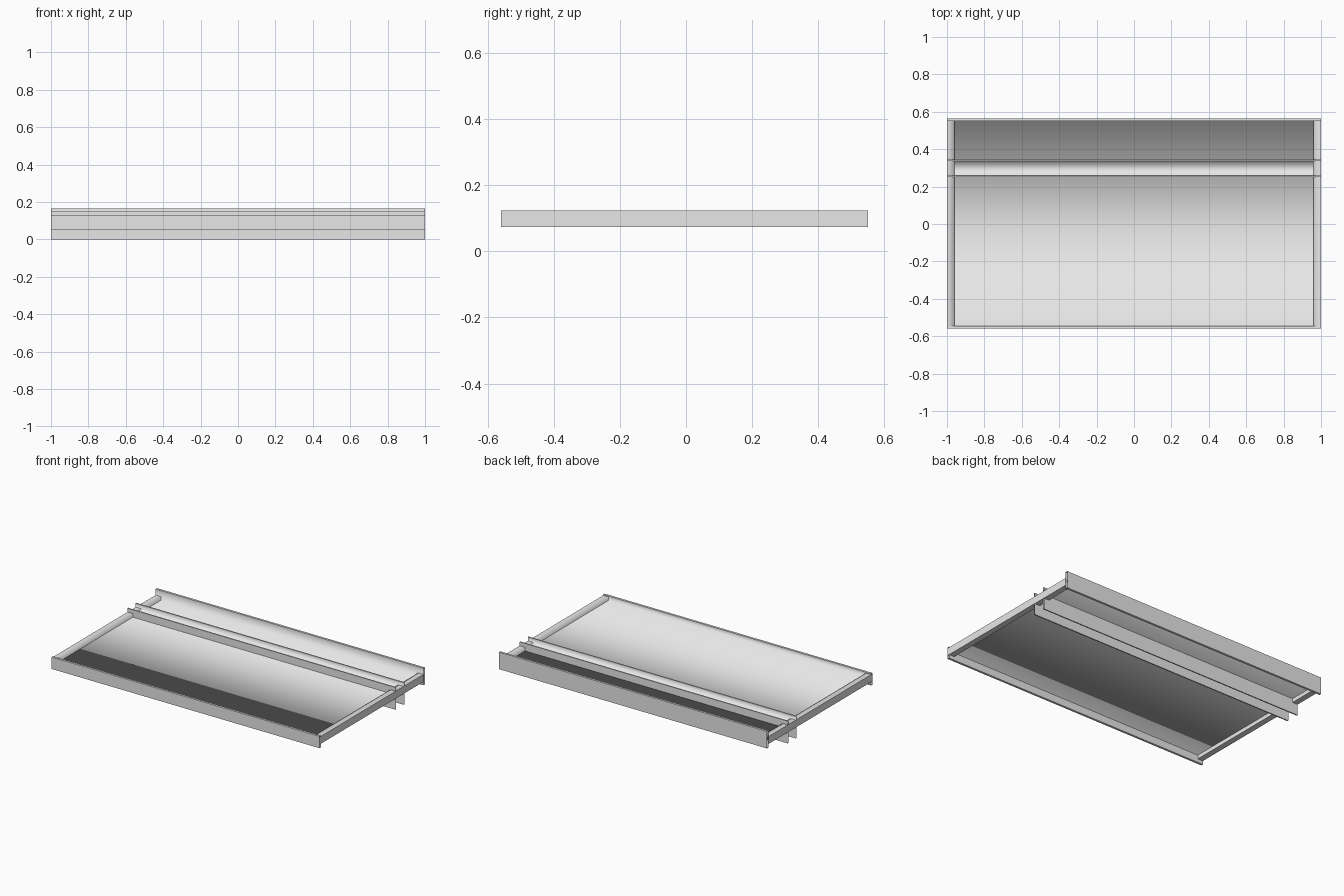
import bpy
import math

cube = bpy.data.objects.get("Cube")
if cube:
    bpy.data.objects.remove(cube, do_unlink=True)

grey = bpy.data.materials.new("light_grey_metal")
grey.use_nodes = True
colour = (0.8, 0.8, 0.8, 1)
grey.diffuse_color = colour
grey.node_tree.nodes["Principled BSDF"].inputs["Base Color"].default_value = colour


def extrude(name, outline, start, end, axis="x", soft=False):
    """Sweep an open section (across, height) along one axis as a sheet."""
    verts = []
    for along in (start, end):
        for across, z in outline:
            verts.append((along, across, z) if axis == "x" else (across, along, z))
    n = len(outline)
    faces = [(i, i + 1, n + i + 1, n + i) for i in range(n - 1)]
    mesh = bpy.data.meshes.new(name)
    mesh.from_pydata(verts, [], faces)
    mesh.materials.append(grey)
    obj = bpy.data.objects.new(name, mesh)
    bpy.context.collection.objects.link(obj)
    if soft:
        mesh.shade_smooth()
    else:
        bpy.ops.object.select_all(action="DESELECT")
        obj.select_set(True)
        bpy.context.view_layer.objects.active = obj
        bpy.ops.object.shade_smooth_by_angle(angle=math.radians(30))
    return obj


FRONT, BACK, WALL = -0.56, 0.565, 0.015
FRONT_TOP, BACK_TOP, LOW, DECK = 0.13, 0.165, 0.05, 0.1
front_in, back_in = FRONT + WALL, BACK - WALL

# Deck sheet turned up softly against the front and back boards
extrude("deck_panel", [(back_in, BACK_TOP), (back_in, DECK),
                       (front_in, DECK), (front_in, FRONT_TOP)], 1, -1, soft=True)

# Hollow long boards
for name, inner, outer, top in (("front_board", front_in, FRONT, FRONT_TOP),
                                ("back_board", back_in, BACK, BACK_TOP)):
    extrude(name, [(inner, DECK), (inner, LOW), (outer, LOW),
                   (outer, top), (inner, top)], -1, 1)

# Side rails: soft top and inner side, flat outer side and underside
TOP, BOTTOM, INSIDE = 0.124, 0.074, 0.96
for side, name in ((1, "left"), (-1, "right")):
    extrude(name + "_rail_inner", [(side, TOP), (side * INSIDE, TOP),
            (side * INSIDE, BOTTOM)], front_in, back_in, "y", soft=True)
    extrude(name + "_rail_outer", [(side * INSIDE, BOTTOM), (side, BOTTOM),
            (side, TOP)], FRONT, back_in, "y")

# Cross beam: two tall hollow fins joined by a web
FIN, HEIGHT, WEB = 0.008, 0.15, 0.118
beam_front, beam_back = 0.25, 0.345
for name, outer, inner in (("beam_front_fin", beam_front, beam_front + FIN),
                           ("beam_back_fin", beam_back, beam_back - FIN)):
    extrude(name, [(inner, WEB), (inner, 0), (outer, 0),
                   (outer, HEIGHT), (inner, HEIGHT)], -1, 1)
extrude("beam_web", [(beam_back - FIN, HEIGHT), (beam_back - FIN, WEB),
                     (beam_front + FIN, WEB), (beam_front + FIN, HEIGHT)],
        1, -1, soft=True)
